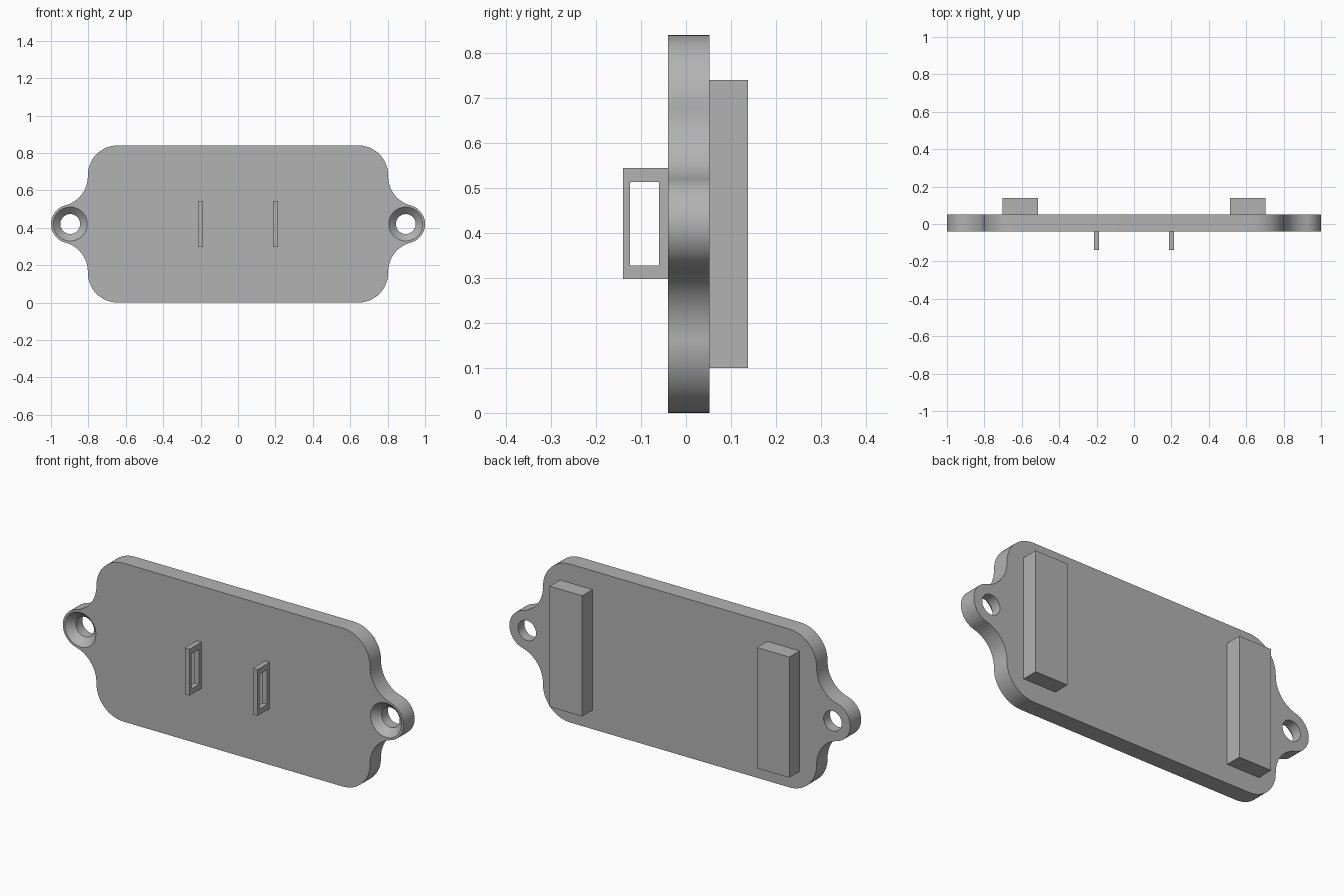
import bpy, bmesh
from math import sin, cos, pi, atan2, hypot, sqrt, radians

if "Cube" in bpy.data.objects:
    bpy.data.objects.remove(bpy.data.objects["Cube"])

MID = 0.42                       # height of the plate's centre line
FRONT, BACK = -0.04, 0.052       # plate faces
EAR_X, EAR_R = 0.897, 0.103

grey = bpy.data.materials.new("plain grey")
grey.use_nodes = True
grey.diffuse_color = (0.45, 0.45, 0.45, 1)
grey.node_tree.nodes["Principled BSDF"].inputs["Base Color"].default_value = (0.45, 0.45, 0.45, 1)


def finish(name, bm):
    bmesh.ops.recalc_face_normals(bm, faces=bm.faces)
    mesh = bpy.data.meshes.new(name)
    bm.to_mesh(mesh)
    bm.free()
    mesh.materials.append(grey)
    obj = bpy.data.objects.new(name, mesh)
    bpy.context.collection.objects.link(obj)
    return obj


def select(obj):
    bpy.ops.object.select_all(action="DESELECT")
    obj.select_set(True)
    bpy.context.view_layer.objects.active = obj


def arc(cx, cz, r, start, end, n=16):
    return [(cx + r * cos(start + (end - start) * i / n),
             cz + r * sin(start + (end - start) * i / n)) for i in range(n + 1)]


def box(name, x0, x1, y0, y1, z0, z1):
    bm = bmesh.new()
    bmesh.ops.create_cube(bm, size=1)
    for v in bm.verts:
        v.co = ((x0 + x1) / 2 + v.co.x * (x1 - x0),
                (y0 + y1) / 2 + v.co.y * (y1 - y0),
                (z0 + z1) / 2 + v.co.z * (z1 - z0))
    return finish(name, bm)


def frame(name, x0, x1, outer, inner):
    """Rectangular frame; outer and inner are (y0, y1, z0, z1)."""
    bm = bmesh.new()
    loops = []
    for x, (y0, y1, z0, z1) in ((x0, outer), (x1, outer), (x1, inner), (x0, inner)):
        loops.append([bm.verts.new((x, y, z))
                      for y, z in ((y0, z0), (y1, z0), (y1, z1), (y0, z1))])
    for k in range(4):
        a, b = loops[k], loops[(k + 1) % 4]
        for i in range(4):
            j = (i + 1) % 4
            bm.faces.new((a[i], a[j], b[j], b[i]))
    return finish(name, bm)


def screw_cutter(x):
    """Revolved countersunk hole running along y."""
    profile = ((FRONT - 0.02, 0.111), (FRONT + 0.038, 0.053), (BACK + 0.02, 0.053))
    bm = bmesh.new()
    n = 48
    rings = [[bm.verts.new((x + r * cos(2 * pi * i / n), y, MID + r * sin(2 * pi * i / n)))
              for i in range(n)] for y, r in profile]
    for a, b in zip(rings, rings[1:]):
        for i in range(n):
            j = (i + 1) % n
            bm.faces.new((a[i], a[j], b[j], b[i]))
    bm.faces.new(rings[0])
    bm.faces.new(rings[-1])
    return finish("screw_cutter", bm)


# Plate outline: one quarter, rounded corner, hollow fillet, ear, then mirrored
body_x, corner, fillet = 0.803, 0.16, 0.16
fx = body_x + fillet
fz = sqrt((fillet + EAR_R) ** 2 - (fx - EAR_X) ** 2)
lean = atan2(fz, fx - EAR_X)
quarter = arc(body_x - corner, MID - corner, corner, pi / 2, 0)
quarter += arc(fx, fz, fillet, pi, pi + lean)
quarter += arc(EAR_X, 0, EAR_R, lean, 0)[1:]
half = quarter + [(x, -z) for x, z in reversed(quarter[:-1])]
outline = half + [(-x, z) for x, z in reversed(half)]

bm = bmesh.new()
face = bm.faces.new([bm.verts.new((x, FRONT, z + MID)) for x, z in outline])
moved = bmesh.ops.extrude_face_region(bm, geom=[face])["geom"]
bmesh.ops.translate(bm, vec=(0, BACK - FRONT, 0),
                    verts=[g for g in moved if isinstance(g, bmesh.types.BMVert)])
bmesh.ops.remove_doubles(bm, verts=bm.verts, dist=0.0005)
plate = finish("mounting_plate", bm)

# Countersunk screw holes through both ears
for side in (-1, 1):
    cutter = screw_cutter(side * EAR_X)
    cutter.hide_render = True
    select(plate)
    mod = plate.modifiers.new("screw_hole", "BOOLEAN")
    mod.operation, mod.solver, mod.object = "DIFFERENCE", "EXACT", cutter
    bpy.ops.object.modifier_apply(modifier=mod.name)
    bpy.data.objects.remove(cutter)
select(plate)
bpy.ops.object.shade_smooth_by_angle(angle=radians(30))

# Strap loops on the front and rear bars on the back
for side, word in ((-1, "right"), (1, "left")):
    x = side * 0.2
    frame(word + "_loop", x - 0.0135, x + 0.0135,
          (-0.14, FRONT, 0.298, 0.544), (-0.124, -0.06, 0.328, 0.513))
    x = side * 0.608
    box(word + "_rear_bar", x - 0.095, x + 0.095, BACK, 0.138, 0.1, 0.74)
